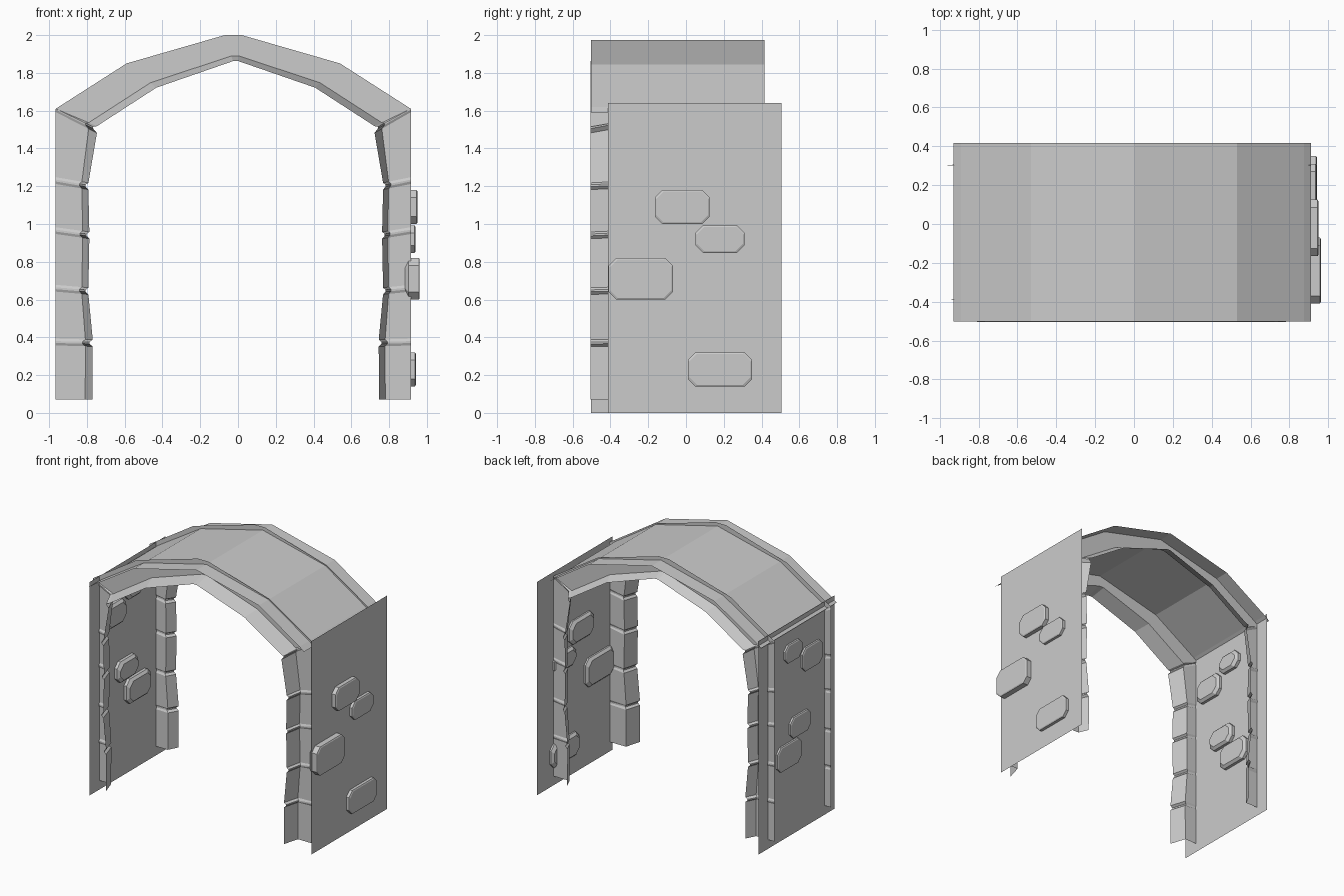
import bpy
import bmesh
from mathutils import Vector

if "Cube" in bpy.data.objects:
    bpy.data.objects.remove(bpy.data.objects["Cube"], do_unlink=True)

stone = bpy.data.materials.new("stone_grey")
stone.use_nodes = True
GREY = (0.6, 0.6, 0.6, 1)
stone.diffuse_color = GREY
stone.node_tree.nodes["Principled BSDF"].inputs["Base Color"].default_value = GREY


def finish(name, bm):
    mesh = bpy.data.meshes.new(name)
    bm.to_mesh(mesh)
    bm.free()
    mesh.materials.append(stone)
    obj = bpy.data.objects.new(name, mesh)
    bpy.context.collection.objects.link(obj)
    return obj


def loft(name, rows, closed=False, cap=False):
    """Skin a list of equal-length point rows with quads."""
    bm = bmesh.new()
    grid = [[bm.verts.new(p) for p in row] for row in rows]
    n = len(rows[0])
    for a, b in zip(grid, grid[1:]):
        for i in range(n if closed else n - 1):
            j = (i + 1) % n
            bm.faces.new((a[i], a[j], b[j], b[i]))
    if cap:
        bm.faces.new(grid[0])
        bm.faces.new(grid[-1])
        bmesh.ops.recalc_face_normals(bm, faces=bm.faces)
    return finish(name, bm)


# Vault sheet
FRONT, BACK = -0.503, 0.416
vault = [(-0.93, 1.59), (-0.89, 1.62), (-0.53, 1.845), (0, 1.975),
         (0.53, 1.845), (0.875, 1.62), (0.912, 1.59)]
loft("vault", [[(x, FRONT, z), (x, BACK, z)] for x, z in vault])

# Side walls
RIGHT_X, LEFT_X, WALL_TOP = -0.91, 0.915, 1.64
for name, x, y0, y1 in (("right_wall", RIGHT_X, FRONT, BACK),
                        ("left_wall", LEFT_X, -0.412, 0.505)):
    loft(name, [[(x, y0, z), (x, y1, z)] for z in (0, WALL_TOP)])

# Arch ribs: inner half width, inner height, outer half width, outer height, grooved
joints = [(0.758, 0.07, 0.94, 0.07, False),
          (0.757, 0.37, 0.94, 0.375, True),
          (0.78, 0.645, 0.94, 0.66, True),
          (0.775, 0.94, 0.94, 0.965, True),
          (0.78, 1.2, 0.94, 1.23, True),
          (0.735, 1.5, 0.94, 1.61, True),
          (0.42, 1.722, 0.565, 1.85, False),
          (0.015, 1.862, 0.045, 2.0, False)]


def rib_half(side, fin_y, lip_y):
    """Rows of outer edge, ridge and lip along one half of a rib."""
    out = 0.012 if lip_y > fin_y else -0.012
    rows = []
    for xi, zi, xo, zo, grooved in joints:
        steps = ((-0.018, 0), (-0.005, 1), (0.005, 1), (0.018, 0)) if grooved else ((0, 0),)
        for dz, g in steps:
            inner = Vector((side * xi - 0.012, lip_y, zi + dz))
            outer = Vector((side * xo - 0.025, fin_y, min(zo + dz, zo) if zo > 1.5 else zo + dz))
            ridge = inner.lerp(outer, 0.2 + 0.08 * g)
            ridge.y = fin_y + out * g
            lip = inner.lerp(outer, 0.09 * g)
            lip.y = lip_y
            rows.append((outer, ridge, lip))
    return rows


for name, fin_y, lip_y in (("front_rib", -0.385, -0.505), ("back_rib", 0.302, 0.378)):
    rows = rib_half(-1, fin_y, lip_y) + rib_half(1, fin_y, lip_y)[::-1]
    loft(name, rows)


# Wall stones: rounded blocks passing through the wall, bevelled on the inside
def wall_stone(name, x_out, x_in, y, z, w, h):
    def ring(x, inset):
        a, b, c = w / 2 - inset, h / 2 - inset, 0.04
        half = [(a, -b + c), (a, b - c), (a - c, b), (c - a, b)]
        pts = half + [(-p, -q) for p, q in half]
        return [(x, y + p, z + q) for p, q in pts]
    mid = x_in + (0.018 if x_out > x_in else -0.018)
    loft(name, [ring(x_out, 0.008), ring(x_out * 0.995, 0), ring(mid, 0), ring(x_in, 0.018)],
         closed=True, cap=True)


left_stones = [(0.95, -0.02, 1.09, 0.29, 0.18), (0.94, 0.18, 0.92, 0.26, 0.145),
               (0.962, -0.24, 0.71, 0.34, 0.22), (0.942, 0.18, 0.23, 0.34, 0.18)]
for i, (x, y, z, w, h) in enumerate(left_stones):
    wall_stone(f"left_stone_{i + 1}", x, 0.885, y, z, w, h)

right_stones = [(0.01, 1.41, 0.21, 0.14), (-0.22, 1.29, 0.25, 0.18),
                (-0.075, 0.82, 0.25, 0.16), (0.06, 0.63, 0.29, 0.19)]
for i, (y, z, w, h) in enumerate(right_stones):
    wall_stone(f"right_stone_{i + 1}", -0.928, -0.87, y, z, w, h)
